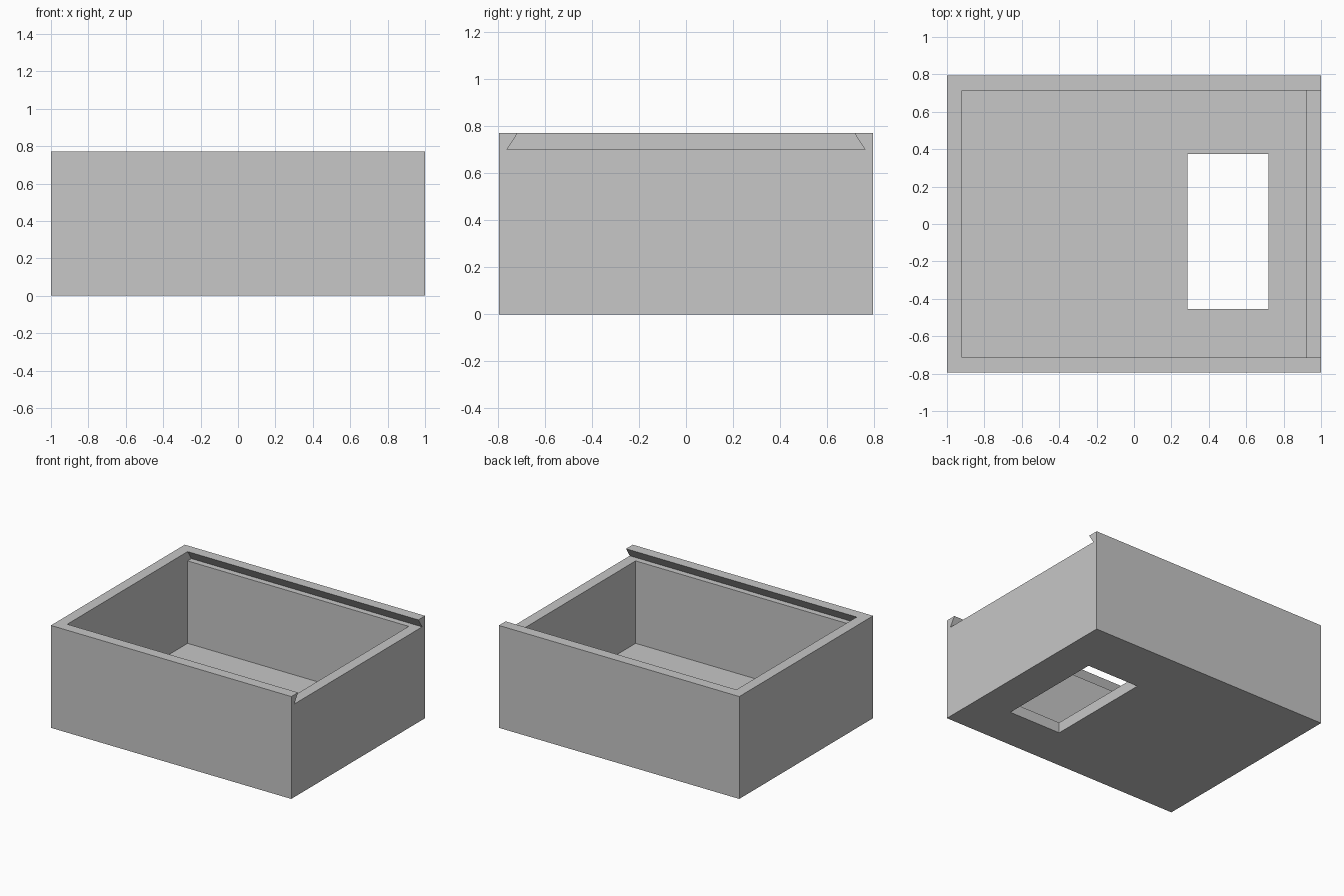
import bpy
import bmesh

if "Cube" in bpy.data.objects:
    bpy.data.objects.remove(bpy.data.objects["Cube"], do_unlink=True)

HALF_X, HALF_Y, HEIGHT = 1.0, 0.795, 0.77
WALL, FLOOR = 0.08, 0.08
LEDGE_Z, GROOVE_Y = 0.70, 0.76
INNER_X, INNER_Y = HALF_X - WALL, HALF_Y - WALL

grey = bpy.data.materials.new("plain grey")
grey.use_nodes = True
colour = (0.57, 0.57, 0.57, 1)
grey.diffuse_color = colour
grey.node_tree.nodes["Principled BSDF"].inputs["Base Color"].default_value = colour


def prism(name, profile, x0, x1):
    """Extrude a profile of (y, z) points along x."""
    bm = bmesh.new()
    face = bm.faces.new([bm.verts.new((x0, y, z)) for y, z in profile])
    new = bmesh.ops.extrude_face_region(bm, geom=[face])["geom"]
    moved = [v for v in new if isinstance(v, bmesh.types.BMVert)]
    bmesh.ops.translate(bm, verts=moved, vec=(x1 - x0, 0, 0))
    bmesh.ops.recalc_face_normals(bm, faces=bm.faces)
    mesh = bpy.data.meshes.new(name)
    bm.to_mesh(mesh)
    bm.free()
    mesh.materials.append(grey)
    obj = bpy.data.objects.new(name, mesh)
    bpy.context.collection.objects.link(obj)
    return obj


def block(name, x0, x1, y0, y1, z0, z1):
    return prism(name, [(y0, z0), (y1, z0), (y1, z1), (y0, z1)], x0, x1)


box = block("box_body", -HALF_X, HALF_X, -HALF_Y, HALF_Y, 0, HEIGHT)

# Dovetail slot for a sliding lid, open at the +x end
slope = (GROOVE_Y - INNER_Y) / (HEIGHT - LEDGE_Z)
over = 0.1
top_y = INNER_Y - slope * over
slot = prism("lid_slot_cutter",
             [(-GROOVE_Y, LEDGE_Z), (GROOVE_Y, LEDGE_Z),
              (top_y, HEIGHT + over), (-top_y, HEIGHT + over)],
             -INNER_X, HALF_X + over)

# Main cavity and the window through the floor
cavity = block("cavity_cutter", -INNER_X, INNER_X, -INNER_Y, INNER_Y,
               FLOOR, LEDGE_Z + 0.03)
window = block("floor_window_cutter", 0.285, 0.72, -0.455, 0.375, -over, FLOOR + over)

for cutter in (slot, cavity, window):
    mod = box.modifiers.new(cutter.name, "BOOLEAN")
    mod.operation = "DIFFERENCE"
    mod.solver = "EXACT"
    mod.object = cutter

# Apply the cuts, then remove the cutters
bpy.context.view_layer.update()
graph = bpy.context.evaluated_depsgraph_get()
result = bpy.data.meshes.new_from_object(box.evaluated_get(graph))
box.modifiers.clear()
box.data = result
for cutter in (slot, cavity, window):
    bpy.data.objects.remove(cutter, do_unlink=True)
result.materials.clear()
result.materials.append(grey)
for poly in result.polygons:
    poly.material_index = 0
    poly.use_smooth = False
